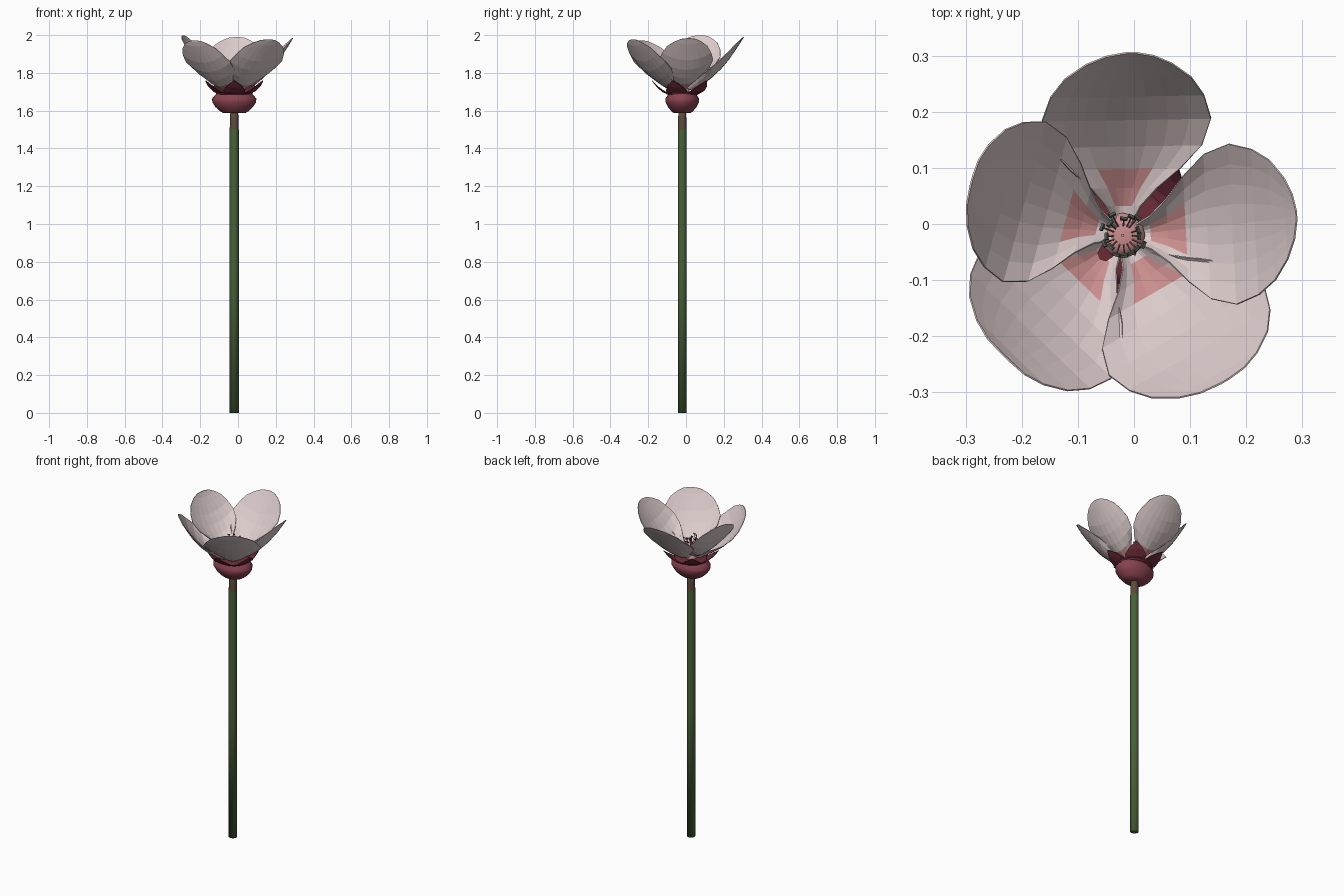
import bpy, math, random
from mathutils import Vector

if "Cube" in bpy.data.objects:
    bpy.data.objects.remove(bpy.data.objects["Cube"])
random.seed(4)
CX, CY = -0.02, -0.02   # axis of the stem


def mat(name, c):
    m = bpy.data.materials.new(name)
    m.diffuse_color = (*c, 1)
    m.use_nodes = True
    m.node_tree.nodes["Principled BSDF"].inputs["Base Color"].default_value = m.diffuse_color
    return m


PETAL = mat("pale pink", (0.72, 0.60, 0.60))
BLUSH = mat("rose blush", (0.60, 0.27, 0.27))
BULB = mat("maroon", (0.25, 0.055, 0.08))
SEPAL = mat("dark maroon", (0.15, 0.025, 0.04))
GREEN = mat("stem green", (0.065, 0.12, 0.04))
BROWN = mat("stem brown", (0.11, 0.07, 0.045))
ANTHER = mat("dark grey green", (0.08, 0.10, 0.08))


def make(name, verts, faces, mats, smooth=False):
    me = bpy.data.meshes.new(name)
    me.from_pydata(verts, [], faces)
    for m in mats:
        me.materials.append(m)
    me.polygons.foreach_set("use_smooth", [smooth] * len(faces))
    me.update()
    ob = bpy.data.objects.new(name, me)
    bpy.context.collection.objects.link(ob)
    return ob


def lathe(name, profile, n, mats, sy=1.0, smooth=True):
    """Capped solid of revolution about the stem axis; profile = (radius, z)."""
    verts, faces = [], []
    for r, z in profile:
        for k in range(n):
            a = math.tau * k / n
            verts.append((CX + r * math.cos(a), CY + r * sy * math.sin(a), z))
    for i in range(len(profile) - 1):
        for k in range(n):
            j = (k + 1) % n
            faces.append((i * n + k, i * n + j, i * n + n + j, i * n + n + k))
    faces.append(tuple(reversed(range(n))))
    faces.append(tuple(range(len(verts) - n, len(verts))))
    return make(name, verts, faces, mats, smooth)


def sheet(name, rows, cols, angle, scale, dz, mats, centre_fade, thick):
    """Cupped leaf from rows of (reach, half width, height, edge lift)."""
    ca, sa = math.cos(angle), math.sin(angle)
    verts, faces = [], []
    for i, (u, w, z, lift) in enumerate(rows):
        t = i / (len(rows) - 1) * centre_fade
        for j in range(cols + 1):
            s = 2 * j / cols - 1
            x, y = u * scale, w * s * scale
            verts.append((CX * (1 - t) + x * ca - y * sa,
                          CY * (1 - t) + x * sa + y * ca,
                          z + dz + lift * s * s))
    c = cols + 1
    for i in range(len(rows) - 1):
        for j in range(cols):
            faces.append((i * c + j, i * c + c + j, i * c + c + j + 1, i * c + j + 1))
    ob = make(name, verts, faces, mats)
    mod = ob.modifiers.new("thickness", "SOLIDIFY")
    mod.thickness = thick
    return ob


# stem, with a browner top
stem = lathe("stem", [(0.024, 0), (0.024, 0.75), (0.024, 1.5), (0.022, 1.56), (0.02, 1.61)], 14, [GREEN, BROWN])
for p in stem.data.polygons:
    p.material_index = 1 if p.center.z > 1.5 else 0

# swollen base of the flower, and the collar that carries the sepals
lathe("flower_base", [(0.06, 1.588), (0.075, 1.597), (0.10, 1.62), (0.116, 1.645), (0.117, 1.665),
                      (0.10, 1.683), (0.092, 1.695)], 20, [BULB], 0.76)
lathe("sepal_collar", [(0.09, 1.685), (0.10, 1.695), (0.075, 1.70)], 20, [SEPAL], 0.9)
lathe("flower_centre", [(0.035, 1.69), (0.04, 1.715), (0.02, 1.722)], 12, [BLUSH])

# sepals between the petals
sepal_rows = [(0.06, 0.05, 1.687, 0), (0.10, 0.058, 1.70, 0.008),
              (0.13, 0.04, 1.725, 0.006), (0.158, 0.003, 1.76, 0)]
for k in range(5):
    sheet(f"sepal_{k + 1}", sepal_rows, 4, math.radians(54 + 72 * k), 1, 0, [SEPAL], 0, 0.004)

# five cupped petals
petal_rows = [(0.015, 0.012, 1.70, 0.01), (0.05, 0.03, 1.708, 0.03), (0.08, 0.058, 1.722, 0.045),
              (0.112, 0.098, 1.742, 0.055), (0.15, 0.135, 1.773, 0.058), (0.195, 0.15, 1.818, 0.052),
              (0.235, 0.136, 1.868, 0.04), (0.265, 0.112, 1.915, 0.028), (0.288, 0.076, 1.952, 0.014),
              (0.30, 0.042, 1.975, 0.005), (0.304, 0.008, 1.984, 0)]
petals = [(91, 1.0, 0.006), (165, 0.98, 0.015), (226, 1.08, -0.012), (300, 1.06, -0.006), (3, 0.95, 0.0)]
COLS = 8
for k, (deg, scale, dz) in enumerate(petals):
    ob = sheet(f"petal_{k + 1}", petal_rows, COLS, math.radians(deg), scale, dz, [PETAL, BLUSH], 1, 0.003)
    # blush patch near the root of each petal
    for f in ob.data.polygons:
        row, col = divmod(f.index, COLS)
        if row in (1, 2) and 2 <= col < COLS - 2:
            f.material_index = 1


def rod(name, a, b, r, n, m):
    a, b = Vector(a), Vector(b)
    q = (b - a).to_track_quat("Z", "Y")
    verts = [p + q @ Vector((r * math.cos(math.tau * k / n), r * math.sin(math.tau * k / n), 0))
             for p in (a, b) for k in range(n)]
    faces = [(k, (k + 1) % n, n + (k + 1) % n, n + k) for k in range(n)]
    faces += [tuple(reversed(range(n))), tuple(range(n, 2 * n))]
    return make(name, verts, faces, [m])


# stamens with dark anthers, and a central pistil
for k in range(16):
    a = math.tau * k / 16 + random.uniform(-0.1, 0.1)
    d = Vector((math.cos(a), math.sin(a), 0))
    o = Vector((CX, CY, 0))
    r = random.uniform(0.028, 0.044)
    tip = o + d * r + Vector((0, 0, random.uniform(1.79, 1.83)))
    rod(f"filament_{k + 1}", o + d * 0.015 + Vector((0, 0, 1.71)), tip, 0.0015, 4, BLUSH)
    side = Vector((-d.y, d.x, 0.3)) * 0.006
    rod(f"anther_{k + 1}", tip - side, tip + side, 0.004, 5, ANTHER)
rod("pistil", (CX, CY, 1.71), (CX, CY, 1.82), 0.003, 6, BLUSH)
